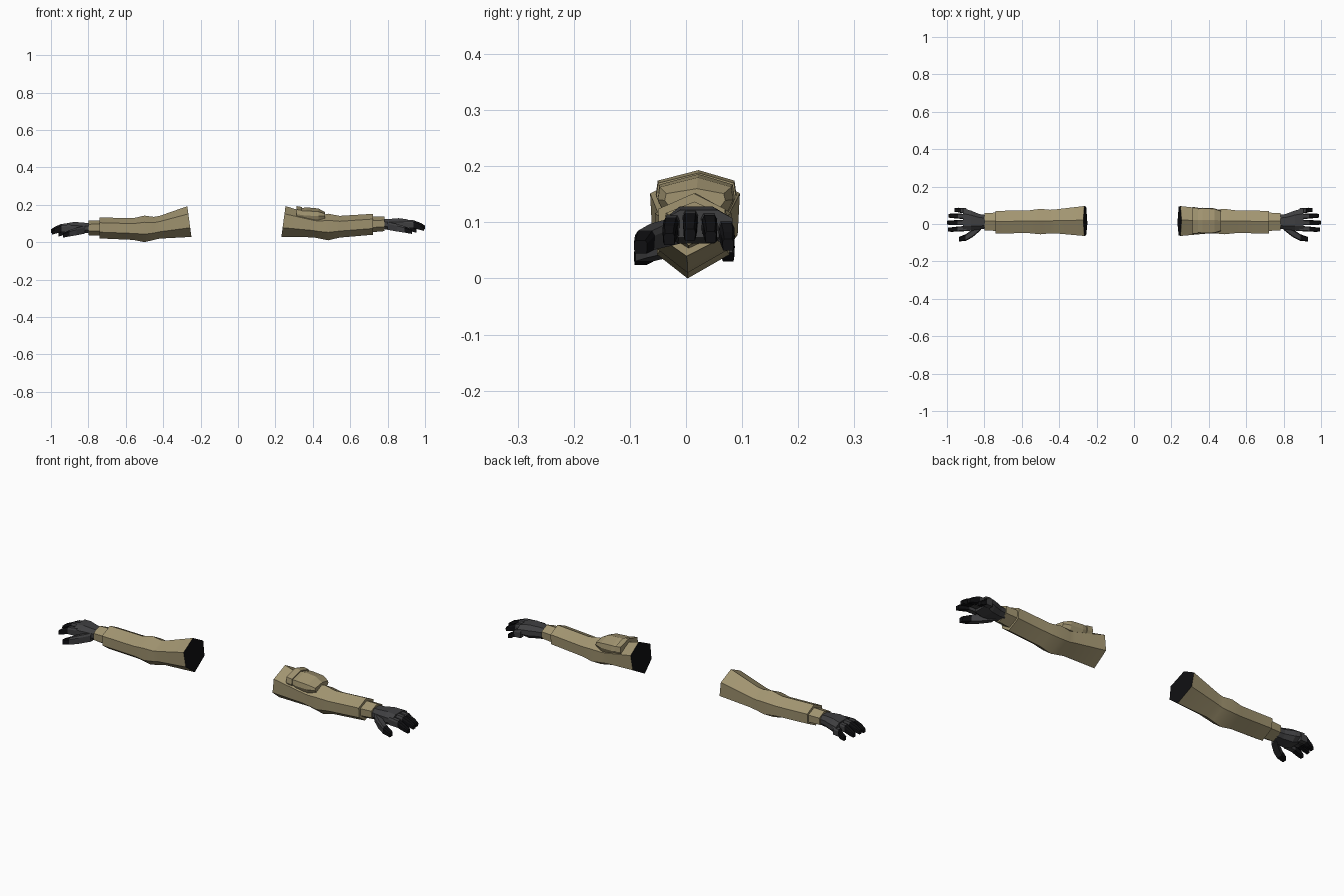
import bpy, bmesh, math
from mathutils import Vector

cube = bpy.data.objects.get("Cube")
if cube:
    bpy.data.objects.remove(cube, do_unlink=True)


def material(name, rgb):
    m = bpy.data.materials.new(name)
    m.use_nodes = True
    col = (*rgb, 1)
    m.diffuse_color = col
    bsdf = next(n for n in m.node_tree.nodes if n.type == "BSDF_PRINCIPLED")
    bsdf.inputs["Base Color"].default_value = col
    bsdf.inputs["Roughness"].default_value = 0.9
    return m


KHAKI = material("khaki cloth", (0.36, 0.30, 0.165))
GREY = material("dark grey glove", (0.05, 0.05, 0.053))
BLACK = material("black", (0.005, 0.005, 0.006))

# Cross-sections in unit (y, z) coordinates
HEX = [(0.06, 1), (1, 0.5), (0.95, -0.4), (-0.15, -1), (-0.95, -0.4), (-1, 0.5)]
OCT = [(0.55, 1), (1, 0.4), (1, -0.4), (0.6, -1), (-0.6, -1), (-1, -0.4), (-1, 0.4), (-0.55, 1)]
BOX = [(0.7, 1), (1, 0.5), (0.9, -1), (-0.9, -1), (-1, 0.5), (-0.7, 1)]


def loft(name, section, rings, place, mats, span_mat=None, caps=(0, 0), slant=0.0):
    """Skin rings of (x, y, z, half width, half height); slant tilts the first ring."""
    bm = bmesh.new()
    loops = []
    for i, (x, y, z, w, h) in enumerate(rings):
        tilt = slant if i == 0 else 0
        loops.append([bm.verts.new(place(Vector((x + tilt * b, y + a * w, z + b * h))))
                      for a, b in section])
    n = len(section)
    for i in range(len(loops) - 1):
        for j in range(n):
            k = (j + 1) % n
            f = bm.faces.new((loops[i][j], loops[i][k], loops[i + 1][k], loops[i + 1][j]))
            f.material_index = span_mat[i] if span_mat else 0
    for loop, mat in ((loops[0], caps[0]), (loops[-1], caps[1])):
        bm.faces.new(loop).material_index = mat
    bmesh.ops.recalc_face_normals(bm, faces=bm.faces)
    me = bpy.data.meshes.new(name)
    bm.to_mesh(me)
    bm.free()
    for m in mats:
        me.materials.append(m)
    ob = bpy.data.objects.new(name, me)
    bpy.context.collection.objects.link(ob)
    return ob


def smooth(ob, degrees):
    bpy.ops.object.select_all(action="DESELECT")
    ob.select_set(True)
    bpy.context.view_layer.objects.active = ob
    bpy.ops.object.shade_smooth_by_angle(angle=math.radians(degrees))


def span(x, y, w, top, bottom):
    return (x, y, (top + bottom) / 2, w, (top - bottom) / 2)


def build_arm(side, place_sleeve, place_hand):
    # Sleeve, flared at the open end, bulging at the elbow
    sleeve = loft(side + "_sleeve", HEX, [
        span(0.26, 0.016, 0.08, 0.192, 0.028),
        span(0.42, 0.014, 0.064, 0.14, 0.019),
        span(0.45, 0.013, 0.063, 0.135, 0.012),
        span(0.50, 0.013, 0.068, 0.142, 0.0),
        span(0.56, 0.012, 0.061, 0.128, 0.012),
        span(0.74, 0.010, 0.060, 0.132, 0.02),
    ], place_sleeve, [KHAKI, BLACK], caps=(1, 0), slant=0.011)
    smooth(sleeve, 28)
    # Narrow inner cuff
    loft(side + "_cuff", HEX, [
        span(0.735, 0.012, 0.049, 0.117, 0.034),
        span(0.80, 0.012, 0.046, 0.115, 0.037),
    ], place_sleeve, [KHAKI])
    # Palm
    loft(side + "_palm", OCT, [
        span(0.772, 0.012, 0.036, 0.122, 0.07),
        span(0.81, 0.012, 0.041, 0.124, 0.067),
        span(0.86, 0.018, 0.054, 0.128, 0.062),
        span(0.905, 0.023, 0.060, 0.122, 0.073),
    ], place_hand, [GREY])
    # Fingers: knuckle y, tip y, tip x, drop
    fingers = {
        "little": (0.070, 0.075, 0.955, 0.018),
        "ring": (0.040, 0.044, 0.99, 0.004),
        "middle": (0.008, 0.007, 1.0, 0.0),
        "index": (-0.024, -0.030, 0.995, 0.008),
    }
    for name, (y0, y1, tip, drop) in fingers.items():
        mid = 0.89 + (tip - 0.89) * 0.45
        loft(f"{side}_{name}_finger", BOX, [
            (0.885, y0, 0.103 - drop, 0.014, 0.019),
            (mid, (y0 + y1) / 2, 0.100 - drop, 0.0135, 0.017),
            (tip - 0.02, y1, 0.087 - drop, 0.012, 0.014),
            (tip, y1, 0.078 - drop, 0.010, 0.010),
        ], place_hand, [GREY, BLACK], span_mat=(0, 1, 1), caps=(0, 1))
    # Thumb
    loft(side + "_thumb", BOX, [
        (0.80, -0.012, 0.087, 0.020, 0.021),
        (0.85, -0.050, 0.077, 0.021, 0.020),
        (0.89, -0.073, 0.068, 0.018, 0.017),
        (0.93, -0.081, 0.056, 0.012, 0.012),
    ], place_hand, [GREY, BLACK], span_mat=(0, 0, 1), caps=(0, 1))


# Right arm hangs slightly lower than the left one
build_arm("right",
          lambda v: Vector((-v.x, v.y, v.z)),
          lambda v: Vector((-1 + (1 - v.x) * 0.91, v.y, v.z - 0.02)))
build_arm("left",
          lambda v: Vector((v.x - 0.017, v.y, v.z + (v.x - 0.25) * 0.04)),
          lambda v: v)

# Raised pad and its strap on the upper left sleeve
PAD = [(0.06, 1), (0.95, 0.45), (1, -0.3), (0.85, -1), (-0.85, -1), (-1, -0.3), (-0.95, 0.45)]
loft("left_pad_strap", PAD, [
    span(0.312, 0.018, 0.072, 0.193, 0.125),
    span(0.343, 0.018, 0.071, 0.188, 0.122),
], lambda v: v, [KHAKI])
loft("left_pad", PAD, [
    span(0.340, 0.018, 0.066, 0.182, 0.125),
    span(0.365, 0.018, 0.069, 0.186, 0.118),
    span(0.430, 0.017, 0.067, 0.180, 0.118),
    span(0.466, 0.016, 0.054, 0.160, 0.128),
], lambda v: v, [KHAKI])
